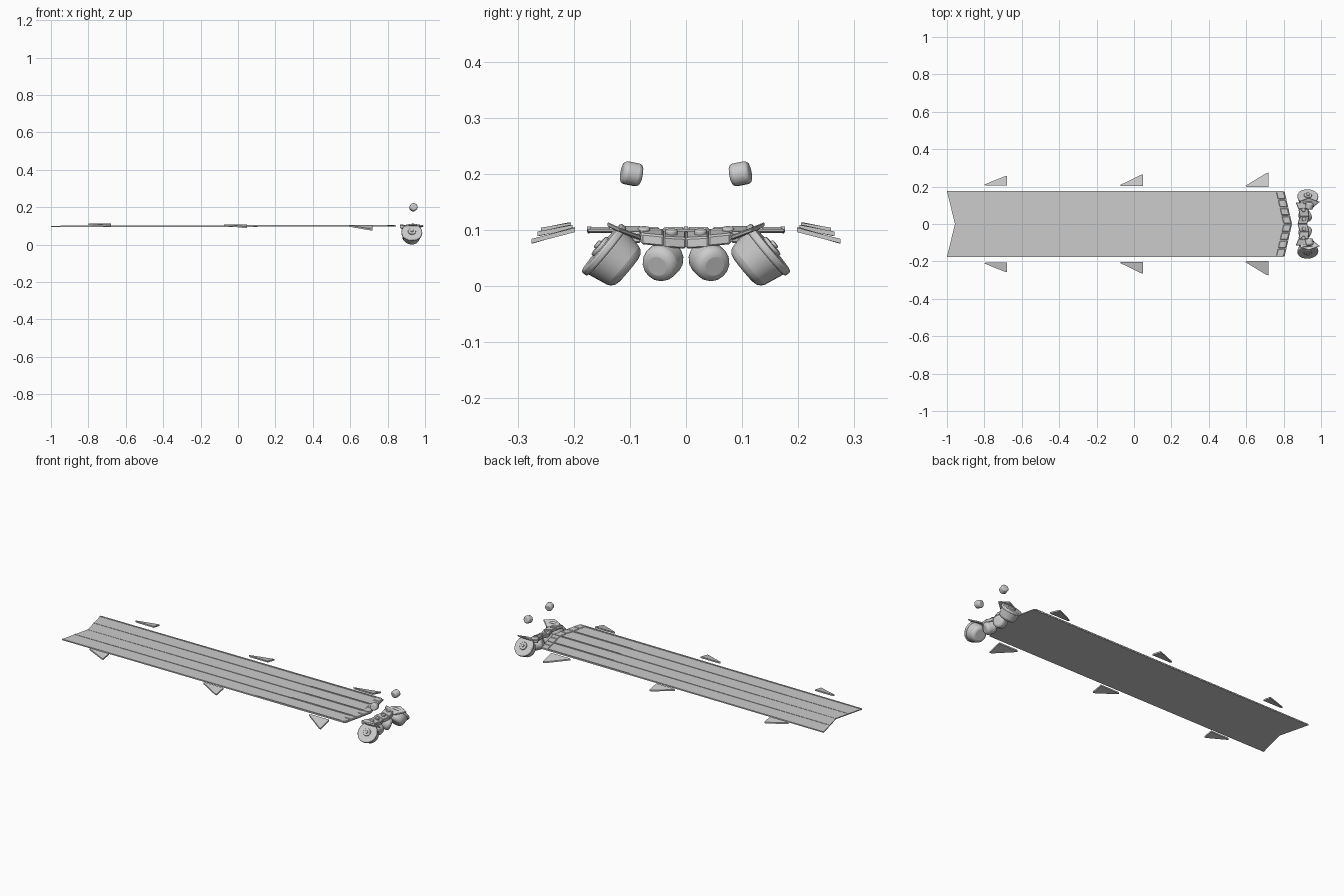
import bpy, bmesh, math
from mathutils import Vector, Matrix

if "Cube" in bpy.data.objects:
    bpy.data.objects.remove(bpy.data.objects["Cube"])


def finish(bm, name, bevel=0.0, smooth=False, segs=3):
    bmesh.ops.recalc_face_normals(bm, faces=bm.faces[:])
    me = bpy.data.meshes.new(name)
    bm.to_mesh(me)
    bm.free()
    ob = bpy.data.objects.new(name, me)
    bpy.context.collection.objects.link(ob)
    if bevel:
        m = ob.modifiers.new("bevel", 'BEVEL')
        m.width, m.segments, m.limit_method = bevel, segs, 'ANGLE'
        m.angle_limit = math.radians(40)
    if smooth:
        bpy.ops.object.select_all(action='DESELECT')
        ob.select_set(True)
        bpy.context.view_layer.objects.active = ob
        bpy.ops.object.shade_smooth_by_angle(angle=math.radians(40))
    return ob


def plate(name, pts, thick, bevel=0.0):
    """Closed slab: outline of 3D points, thickened downwards."""
    bm = bmesh.new()
    top = [bm.verts.new(p) for p in pts]
    low = [bm.verts.new((p[0], p[1], p[2] - thick)) for p in pts]
    bm.faces.new(top)
    bm.faces.new(low[::-1])
    n = len(pts)
    for i in range(n):
        j = (i + 1) % n
        bm.faces.new((top[i], low[i], low[j], top[j]))
    return finish(bm, name, bevel, segs=1)


def drum(name, centre, axis, r, depth, bevel, sides=24, r2=None):
    """Cylinder along axis with rounded rims."""
    bm = bmesh.new()
    rot = Vector((0, 0, 1)).rotation_difference(Vector(axis)).to_matrix().to_4x4()
    bmesh.ops.create_cone(bm, cap_ends=True, segments=sides, radius1=r, radius2=r2 or r,
                          depth=depth, matrix=Matrix.Translation(centre) @ rot)
    return finish(bm, name, bevel, True)


def back_x(y):
    return -0.957 - 0.043 * abs(y) / 0.175


def front_x(y):
    return 0.845 - 0.04 * abs(y) / 0.175


# Long flat body with notched tail and pointed front
W = 0.175
for s in (1, -1):
    plate("body_half", [(back_x(0), 0, 0.1), (back_x(W), s * W, 0.099),
                        (front_x(W), s * W, 0.102), (front_x(0), 0, 0.102)], 0.005)

# Lengthwise ridges
for y in (-0.172, -0.086, 0, 0.086, 0.172):
    a, b = back_x(y), front_x(y) - 0.01
    h = 0.004
    plate("ridge", [(a, y - h, 0.101), (b, y - h, 0.106), (b, y + h, 0.106), (a, y + h, 0.101)], 0.006)

# Segmented band across the front of the body
for i in range(8):
    y0, y1 = -W + i * W / 4 + 0.003, -W + (i + 1) * W / 4 - 0.003
    plate("front_segment", [(front_x(y0) - 0.045, y0, 0.105), (front_x(y0) - 0.004, y0, 0.105),
                            (front_x(y1) - 0.004, y1, 0.105), (front_x(y1) - 0.045, y1, 0.105)],
          0.008, 0.003)

# Side fins: start x, end x, inner y, outer y, inner z, outer z
FINS = [(0.595, 0.72, 0.198, 0.275, 0.104, 0.084),
        (-0.075, 0.048, 0.202, 0.265, 0.109, 0.097),
        (-0.80, -0.68, 0.205, 0.258, 0.113, 0.104)]
for x0, x1, y0, y1, z0, z1 in FINS:
    for s in (1, -1):
        plate("side_fin", [(x0, s * (y0 + 0.006), z0), (x0 + 0.01, s * y0, z0), (x1, s * y0, z0),
                           (x1, s * y1, z1), (x1 - 0.012, s * (y1 - 0.003), z1)], 0.008)

for s in (1, -1):
    # Large outer drums, tilted outwards and up, with hub ring
    ax = Vector((0.05, s * 0.77, 0.64)).normalized()
    c = Vector((0.928, s * 0.126, 0.048))
    drum("outer_drum", c, ax, 0.042, 0.062, 0.014, r2=0.054)
    drum("drum_rim", c + ax * 0.026, ax, 0.056, 0.014, 0.004)
    drum("hub", c + ax * 0.034, ax, 0.021, 0.01, 0.003)
    drum("hub_pin", c + ax * 0.040, ax, 0.008, 0.008, 0.002, 12)
    # Smaller inner drums
    drum("inner_drum", (0.915, s * 0.041, 0.045), (0.75, s * 0.3, -0.3), 0.033, 0.058, 0.015, 16)
    # Eyes
    drum("eye", (0.938, s * 0.097, 0.2), (0.2, s, 0.2), 0.021, 0.036, 0.008, 12)
    # Brow plates
    plate("brow_plate", [(0.88, s * 0.082, 0.088), (0.89, s * 0.125, 0.106), (0.935, s * 0.14, 0.114),
                         (0.993, s * 0.118, 0.104), (0.945, s * 0.08, 0.09)], 0.008, 0.002)
    # Curved bridge, one half per side
    path = [(0.888, 0.0, 0.092), (0.90, 0.04, 0.096), (0.893, 0.08, 0.102), (0.878, 0.115, 0.104)]
    for (xa, ya, za), (xb, yb, zb) in zip(path, path[1:]):
        plate("bridge_link", [(xa - 0.014, s * ya, za + 0.006), (xb - 0.014, s * yb, zb + 0.004),
                              (xb + 0.038, s * yb, zb - 0.008), (xa + 0.038, s * ya, za - 0.006)],
              0.02, 0.003)
    # Studs on the bridge
    for x, y, z in ((0.908, 0.026, 0.094), (0.905, 0.075, 0.098)):
        drum("bridge_stud", (x, s * y, z), (0.25, 0, 1), 0.011, 0.014, 0.003, 12)
